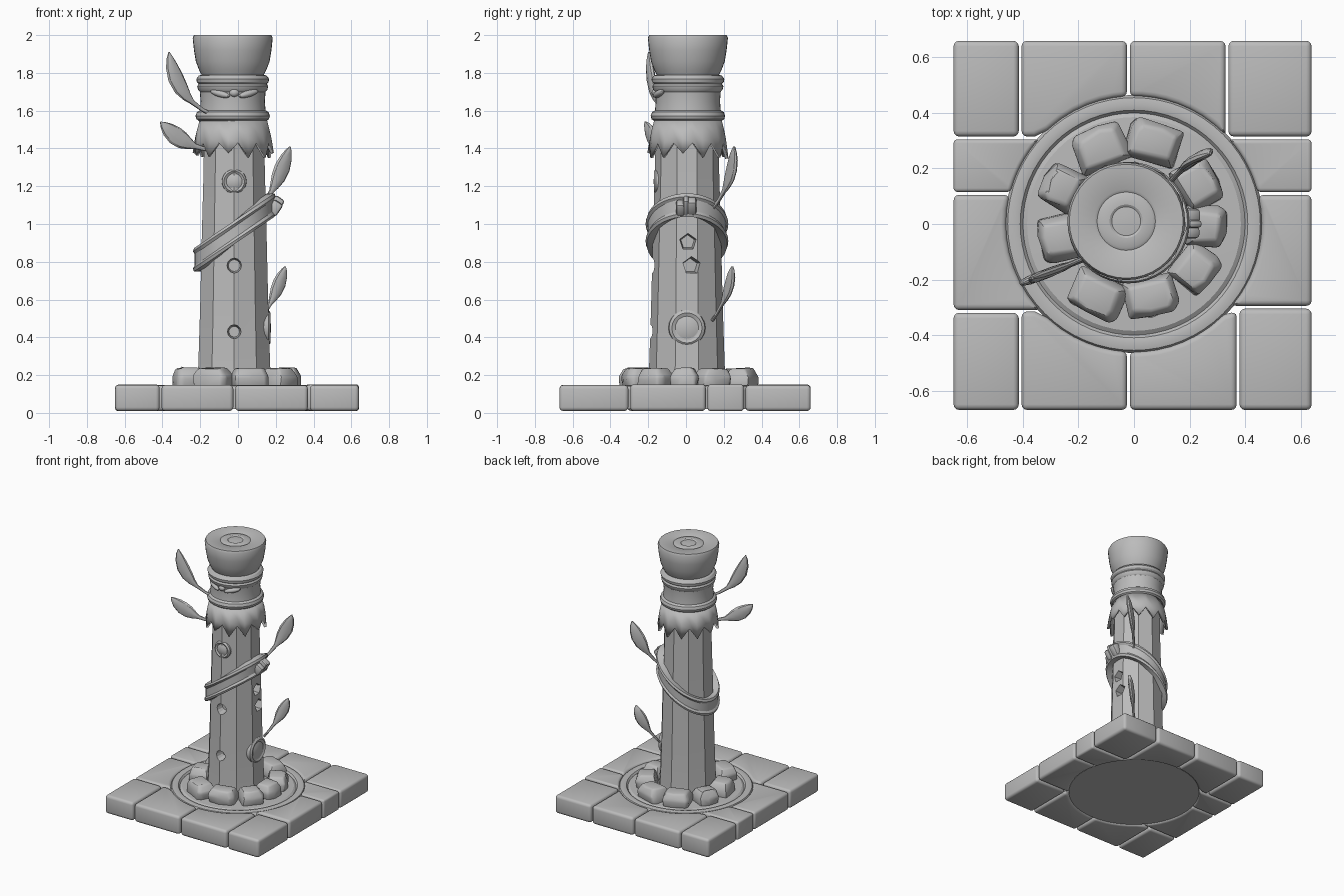
import bpy, bmesh, math, random
from mathutils import Vector, Matrix

if "Cube" in bpy.data.objects:
    bpy.data.objects.remove(bpy.data.objects["Cube"])

random.seed(4)
stone_grey = bpy.data.materials.new("stone_grey")
stone_grey.diffuse_color = (0.5, 0.5, 0.5, 1)
stone_grey.use_nodes = True
stone_grey.node_tree.nodes["Principled BSDF"].inputs["Base Color"].default_value = stone_grey.diffuse_color
CX, CY = -0.02, 0.005          # trunk axis


def finish(bm, name):
    bmesh.ops.recalc_face_normals(bm, faces=bm.faces)
    me = bpy.data.meshes.new(name)
    bm.to_mesh(me)
    bm.free()
    ob = bpy.data.objects.new(name, me)
    bpy.context.collection.objects.link(ob)
    me.materials.append(stone_grey)
    return ob


def bridge(bm, rings, closed_loop=False, caps=True):
    """Skin a list of equal point rings."""
    vs = [[bm.verts.new(p) for p in r] for r in rings]
    n = len(vs[0])
    pairs = list(zip(vs, vs[1:])) + ([(vs[-1], vs[0])] if closed_loop else [])
    for a, b in pairs:
        for i in range(n):
            j = (i + 1) % n
            bm.faces.new((a[i], a[j], b[j], b[i]))
    if caps and not closed_loop:
        bm.faces.new(vs[0][::-1])
        bm.faces.new(vs[-1])


def lathe(name, prof, segs, cx=CX, cy=CY, turn=0.0):
    bm = bmesh.new()
    rings = [[(cx + r * math.cos(turn + math.tau * i / segs),
               cy + r * math.sin(turn + math.tau * i / segs), z)
              for i in range(segs)] for r, z in prof]
    bridge(bm, rings)
    return finish(bm, name)


def soften(bm, width, segs=2):
    bmesh.ops.recalc_face_normals(bm, faces=bm.faces)
    edges = [e for e in bm.edges if e.calc_face_angle(0) > math.radians(28)]
    bmesh.ops.bevel(bm, geom=edges, offset=width, segments=segs, affect='EDGES',
                    profile=0.5, clamp_overlap=True)


# --- paving: square frame of slabs around a round centre
R, IN, OUT, GAP = 0.455, 0.31, 0.655, 0.005


def slab(name, outline):
    bm = bmesh.new()
    top = 0.15 + random.uniform(-0.005, 0.002)
    bridge(bm, [[(x, y, 0.01) for x, y in outline], [(x, y, top) for x, y in outline]])
    soften(bm, 0.02, 3)
    finish(bm, name)


def side_slab(name, a, b, edge, place):
    """Slab from a to b along one side, its inner edge following the circle."""
    a, b = a + GAP, b - GAP
    pts = [(a, edge), (b, edge)]
    for i in range(9):
        t = b + (a - b) * i / 8
        arc = math.sqrt(max(R * R - t * t, 0)) + GAP
        pts.append((t, max(IN + GAP, arc)))
    slab(name, [place(*p) for p in pts])


for a, b in ((-0.41, -0.02), (-0.02, 0.335)):
    side_slab("back_slab", a, b, 0.66, lambda t, d: (t, d))
for a, b in ((-0.41, -0.02), (-0.02, 0.375)):
    side_slab("front_slab", a, b, 0.67, lambda t, d: (t, -d))
for a, b in ((-0.315, 0.11), (0.11, 0.31)):
    side_slab("left_slab", a, b, 0.65, lambda t, d: (-d, t))
for a, b in ((-0.30, 0.11), (0.11, 0.31)):
    side_slab("right_slab", a, b, 0.64, lambda t, d: (d, t))
for x0, x1, y0, y1 in ((-0.65, -0.415, 0.315, 0.66), (0.34, 0.64, 0.315, 0.66),
                       (-0.65, -0.415, -0.67, -0.32), (0.38, 0.64, -0.67, -0.305)):
    slab("corner_slab", [(x0, y0), (x1, y0), (x1, y1), (x0, y1)])

# round centre stone with a raised rim
lathe("centre_disc", [(0.46, 0.02), (0.465, 0.125), (0.455, 0.142), (0.43, 0.147),
                      (0.41, 0.142), (0.40, 0.13), (0.385, 0.14), (0.2, 0.145)], 64, 0, 0)

# --- rough rocks around the foot
rocks = ((-0.12, 0.275, .19), (0.07, 0.295, .19), (0.23, 0.14, .17), (0.26, -0.01, .15),
         (0.22, -0.16, .16), (0.06, -0.26, .19), (-0.13, -0.26, .19),
         (-0.27, -0.05, .16), (-0.26, 0.13, .15))
for x, y, wide in rocks:
    bm = bmesh.new()
    rings = []
    for z, s in ((0.13, 0.96), (0.19, 1.0), (0.237, 0.72)):
        ring = []
        for u, v in ((-.5, -.5), (.42, -.5), (.5, -.1), (.48, .4), (.3, .5), (-.5, .5)):
            j = lambda: random.uniform(-0.008, 0.008)
            ring.append((u * 0.145 * s + j(), v * wide * s + j(), z + j() * 0.5))
        rings.append(ring)
    bridge(bm, rings)
    soften(bm, 0.012)
    rot = Matrix.Rotation(math.atan2(y - 0.01, x + 0.01), 4, 'Z')
    bmesh.ops.transform(bm, matrix=Matrix.Translation((x, y, 0)) @ rot, verts=bm.verts)
    finish(bm, "foot_rock")

# --- faceted trunk with knot holes
trunk = lathe("trunk", [(0.21, 0.12), (0.2, 0.25), (0.19, 0.55), (0.18, 0.95),
                        (0.17, 1.3), (0.168, 1.58)], 10, turn=math.pi / 10)


def frame(angle, radius, z):
    """Matrix whose z axis points outward from the trunk at an angle."""
    d = Vector((math.cos(angle), math.sin(angle), 0))
    q = d.to_track_quat('Z', 'Y').to_matrix().to_4x4()
    return Matrix.Translation(Vector((CX, CY, z)) + d * radius) @ q


FRONT, RIGHT = -math.pi / 2, 0.0
for ang, z, r, sides in ((FRONT, 0.78, 0.042, 12), (FRONT, 0.43, 0.038, 12),
                         (0.03, 0.905, 0.05, 5), (0.14, 0.78, 0.052, 5),
                         (2.2, 0.85, 0.04, 10)):
    bm = bmesh.new()
    bmesh.ops.create_cone(bm, cap_ends=True, segments=sides, radius1=r * 0.75,
                          radius2=r * 1.1, depth=0.11, matrix=frame(ang, 0.175, z))
    cut = finish(bm, "hole_cutter")
    cut.hide_render = True
    cut.display_type = 'WIRE'
    cut.hide_set(True)
    m = trunk.modifiers.new("hole", 'BOOLEAN')
    m.object, m.operation, m.solver = cut, 'DIFFERENCE', 'EXACT'

# raised ringed knots on the bark
for ang, z, r, dist in ((FRONT, 1.225, 0.068, 0.158), (RIGHT, 0.45, 0.1, 0.176)):
    bm = bmesh.new()
    prof = ((1.0, -0.03), (0.95, 0.006), (0.8, 0.016), (0.62, 0.008), (0.5, 0.012), (0.2, 0.018))
    bridge(bm, [[frame(ang, dist, z) @ Vector((r * k * math.cos(i * math.tau / 20),
                                               r * k * math.sin(i * math.tau / 20), h))
                 for i in range(20)] for k, h in prof])
    finish(bm, "bark_knot")

# --- capital: collar, two rings and a flared cup with growth rings on top
lathe("capital", [(0.165, 1.5), (0.178, 1.545), (0.192, 1.555), (0.197, 1.572), (0.19, 1.592),
                  (0.174, 1.602), (0.17, 1.65), (0.174, 1.70), (0.184, 1.712), (0.188, 1.73),
                  (0.18, 1.742), (0.19, 1.752), (0.193, 1.768), (0.18, 1.785), (0.165, 1.79),
                  (0.178, 1.815), (0.195, 1.86), (0.205, 1.92), (0.212, 1.985), (0.205, 2.0),
                  (0.115, 1.997), (0.105, 1.991), (0.095, 1.997), (0.06, 1.997),
                  (0.052, 1.992), (0.02, 1.995)], 40, -0.028, 0.01)

# small ornament and brow folds on the collar
for dx, z, sx, sz, tilt in ((0, 1.695, 0.026, 0.022, 0), (-0.075, 1.69, 0.06, 0.018, -0.25),
                            (0.075, 1.69, 0.06, 0.018, 0.25)):
    bm = bmesh.new()
    bmesh.ops.create_uvsphere(bm, u_segments=12, v_segments=8, radius=1)
    y = 0.01 - math.sqrt(0.172 ** 2 - dx * dx)
    mat = (Matrix.Translation((CX + dx, y, z)) @ Matrix.Rotation(dx * 6, 4, 'Z')
           @ Matrix.Rotation(-tilt, 4, 'Y') @ Matrix.Diagonal((sx, 0.02, sz, 1)))
    bmesh.ops.transform(bm, matrix=mat, verts=bm.verts)
    finish(bm, "collar_ornament")

# --- skirt of pointed flaps below the collar
bm = bmesh.new()
TEETH = 12
rings = []
for k in (0, 0.5, 1):
    ring = []
    for i in range(TEETH * 2):
        tip = i % 2
        a = math.tau * (i + 0.5) / (TEETH * 2)
        end_z = random.uniform(1.345, 1.375) if tip else 1.43
        r = 0.172 + (0.036 if tip else 0.024) * k ** 0.7
        ring.append((CX - 0.005 + r * math.cos(a), CY + 0.005 + r * math.sin(a),
                     1.545 + (end_z - 1.545) * k))
    rings.append(ring)
bridge(bm, rings, caps=False)
skirt = finish(bm, "flap_skirt")
sol = skirt.modifiers.new("thick", 'SOLIDIFY')
sol.thickness, sol.offset = 0.018, 0

# --- slanted strap with rolled borders
bm = bmesh.new()
section = ((-0.03, -0.06), (0.016, -0.062), (0.022, -0.045), (0.012, -0.03),
           (0.012, 0.03), (0.022, 0.045), (0.016, 0.062), (-0.03, 0.06))
rings = []
for i in range(40):
    a = math.tau * i / 40
    rings.append([(CX + (0.197 + d) * math.cos(a), CY + (0.197 + d) * math.sin(a),
                   0.955 + 0.145 * math.cos(a) + h) for d, h in section])
bridge(bm, rings, closed_loop=True)
finish(bm, "strap")

# strap knot: two lobes and a wrap
for y, z, sy, sz in ((-0.03, 1.085, 0.045, 0.075), (0.03, 1.095, 0.05, 0.085),
                     (0.0, 1.095, 0.03, 0.105)):
    bm = bmesh.new()
    bmesh.ops.create_cube(bm, size=1, matrix=Matrix.Translation((0.195, y, z))
                          @ Matrix.Rotation(0.6, 4, 'Y') @ Matrix.Diagonal((0.06, sy, sz, 1)))
    soften(bm, 0.014)
    finish(bm, "strap_knot")


# --- leaves: thin blades on short stems
def leaf(p0, p1, p2, flat, width):
    p0, p1, p2 = Vector(p0), Vector(p1), Vector(p2)
    c = p1 * 2 - (p0 + p2) / 2                    # curve passes through p1
    n = Vector((-flat[1], flat[0], 0)).normalized()
    shape = ((0, .22), (.15, .22), (.32, .3), (.42, .6), (.55, .92), (.7, 1),
             (.84, .78), (.94, .42), (1, .06))
    bm = bmesh.new()
    rings = []
    for t, k in shape:
        p = p0 * (1 - t) ** 2 + c * 2 * t * (1 - t) + p2 * t * t
        tan = ((c - p0) * (1 - t) + (p2 - c) * t).normalized()
        w = n.cross(tan).normalized()
        thick = 0.017 * min(1, 0.3 + k)
        rings.append([p + w * (math.cos(a) * width * k) + n * (math.sin(a) * thick)
                      for a in (math.tau * i / 10 for i in range(10))])
    bridge(bm, rings)
    finish(bm, "leaf")


leaf((-0.13, -0.10, 1.575), (-0.29, -0.17, 1.70), (-0.365, -0.195, 1.91), (-.9, -.4), 0.045)
leaf((-0.13, -0.11, 1.39), (-0.28, -0.165, 1.435), (-0.41, -0.215, 1.54), (-.9, -.4), 0.05)
leaf((0.12, 0.14, 1.08), (0.205, 0.225, 1.23), (0.275, 0.255, 1.41), (.85, .5), 0.047)
leaf((0.12, 0.14, 0.49), (0.195, 0.215, 0.63), (0.25, 0.245, 0.775), (.85, .5), 0.04)

# smooth shading, keeping edges sharp
meshes = [o for o in bpy.context.scene.objects if o.type == 'MESH' and not o.hide_render]
for o in meshes:
    o.select_set(True)
bpy.context.view_layer.objects.active = meshes[0]
bpy.ops.object.shade_smooth_by_angle(angle=math.radians(32))
